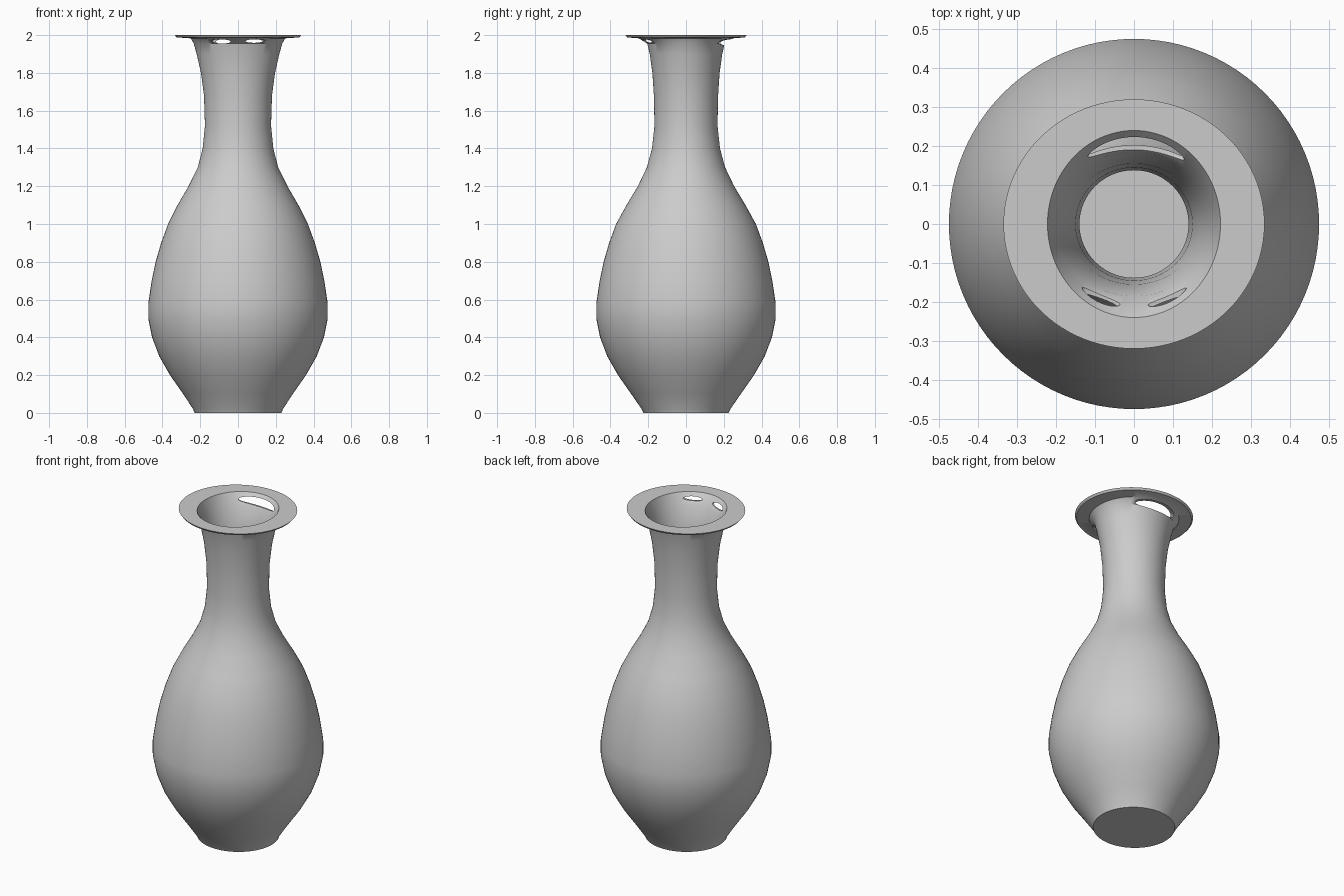
import bpy, bmesh, math

if "Cube" in bpy.data.objects:
    bpy.data.objects.remove(bpy.data.objects["Cube"])

SEGMENTS = 96

# Profile rings: (x radius, y radius, height)
OUTER = [
    (0.230, 0.225, 0.0), (0.238, 0.235, 0.02), (0.29, 0.29, 0.10),
    (0.36, 0.36, 0.20), (0.417, 0.417, 0.30), (0.455, 0.455, 0.40),
    (0.475, 0.475, 0.50), (0.475, 0.475, 0.58), (0.457, 0.457, 0.70),
    (0.436, 0.436, 0.80), (0.407, 0.407, 0.90), (0.37, 0.37, 1.00),
    (0.32, 0.315, 1.10), (0.262, 0.255, 1.20), (0.213, 0.207, 1.30),
    (0.187, 0.18, 1.40), (0.175, 0.167, 1.52), (0.18, 0.17, 1.68),
    (0.196, 0.178, 1.80), (0.219, 0.192, 1.90), (0.234, 0.205, 1.955),
]
RIM = [(0.25, 0.25, 1.983), (0.325, 0.312, 1.988),
       (0.335, 0.32, 2.0), (0.222, 0.24, 2.0)]
INNER = [
    (0.205, 0.185, 1.94), (0.17, 0.155, 1.80), (0.15, 0.145, 1.68),
    (0.14, 0.138, 1.52), (0.145, 0.14, 1.40), (0.18, 0.175, 1.28),
    (0.29, 0.285, 1.09), (0.40, 0.40, 0.80), (0.44, 0.44, 0.56),
    (0.38, 0.38, 0.30), (0.22, 0.22, 0.06),
]


def lathe(name, rings):
    """Skin elliptical rings from the base, over the rim, to the inside floor."""
    bm = bmesh.new()
    loops = []
    for rx, ry, z in rings:
        loops.append([bm.verts.new((rx * math.cos(2 * math.pi * i / SEGMENTS),
                                    ry * math.sin(2 * math.pi * i / SEGMENTS), z))
                      for i in range(SEGMENTS)])
    for a, b in zip(loops, loops[1:]):
        for i in range(SEGMENTS):
            j = (i + 1) % SEGMENTS
            bm.faces.new((a[i], a[j], b[j], b[i]))
    bm.faces.new(loops[0][::-1])
    bm.faces.new(loops[-1])
    bmesh.ops.recalc_face_normals(bm, faces=bm.faces)
    mesh = bpy.data.meshes.new(name)
    bm.to_mesh(mesh)
    bm.free()
    obj = bpy.data.objects.new(name, mesh)
    bpy.context.collection.objects.link(obj)
    return obj


vase = lathe("vase", OUTER + RIM + INNER)

# Worn gaps under the rim: a wide one at the back, small ones at the front
GAPS = [
    ((0.01, 0.205, 1.964), (0.145, 0.07, 0.0185)),
    ((-0.09, -0.20, 1.967), (0.055, 0.06, 0.012)),
    ((0.09, -0.20, 1.969), (0.055, 0.06, 0.010)),
]
for n, (centre, size) in enumerate(GAPS):
    bpy.ops.mesh.primitive_uv_sphere_add(segments=32, ring_count=16, radius=1, location=centre)
    cutter = bpy.context.object
    cutter.name = f"gap_cutter_{n + 1}"
    cutter.scale = size
    cutter.hide_render = True
    cutter.hide_viewport = False
    cutter.display_type = 'WIRE'
    mod = vase.modifiers.new(f"gap_{n + 1}", 'BOOLEAN')
    mod.operation = 'DIFFERENCE'
    mod.solver = 'EXACT'
    mod.object = cutter

# Apply the cuts, then drop the cutters
bpy.ops.object.select_all(action='DESELECT')
vase.select_set(True)
bpy.context.view_layer.objects.active = vase
for mod in list(vase.modifiers):
    bpy.ops.object.modifier_apply(modifier=mod.name)
for obj in [o for o in bpy.data.objects if o.name.startswith("gap_cutter")]:
    bpy.data.objects.remove(obj)

bpy.ops.object.shade_smooth_by_angle(angle=math.radians(35))
